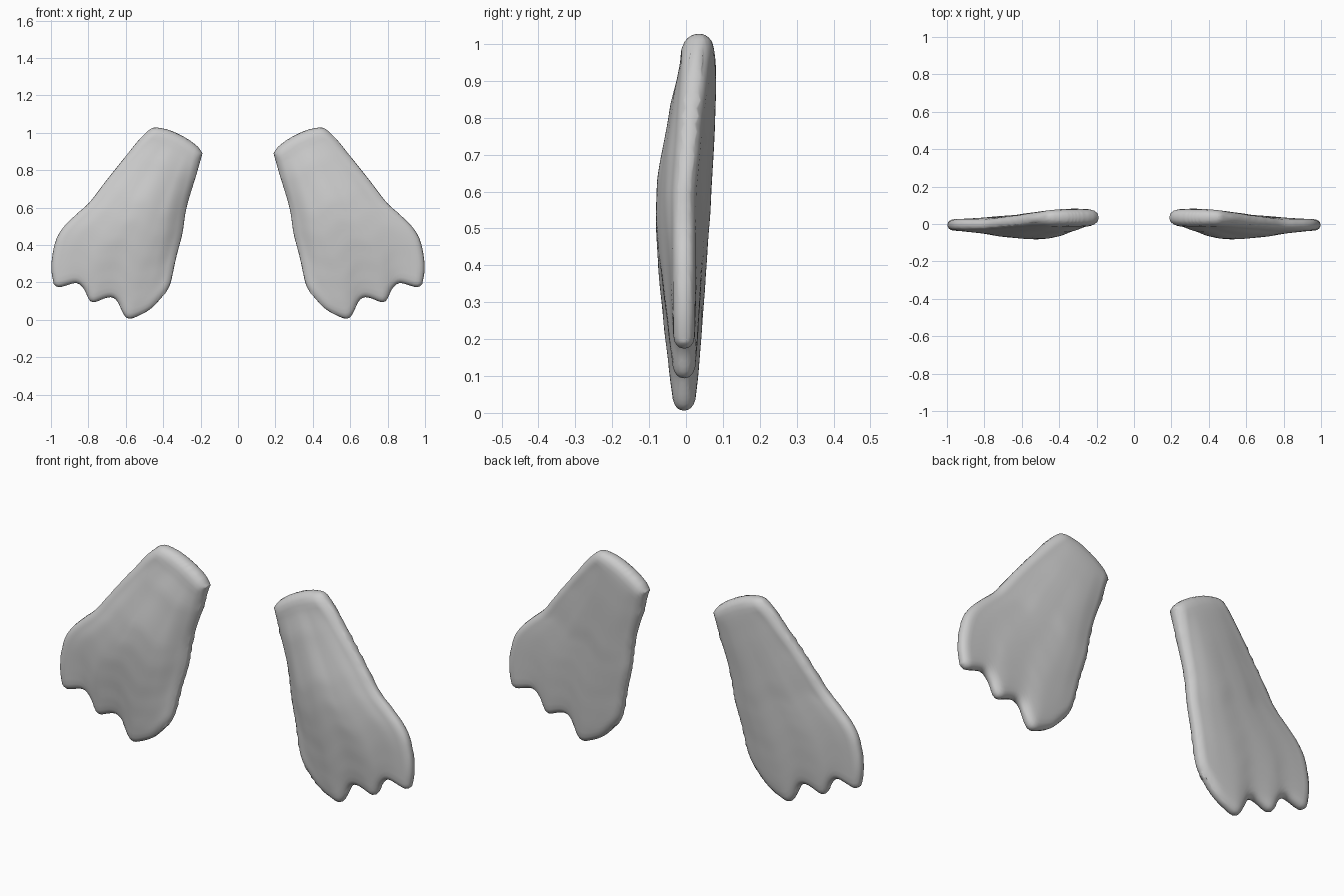
import bpy, bmesh, math
from mathutils import Vector

if "Cube" in bpy.data.objects:
    bpy.data.objects.remove(bpy.data.objects["Cube"])

# Outline of one webbed foot (x, z), split into four edges
INNER = [(.19, .89), (.222, .778), (.275, .60), (.297, .463), (.33, .335),
         (.361, .195), (.388, .142)]
TOES = [(.388, .142), (.463, .062), (.535, .02), (.582, .006), (.61, .027),
        (.645, .098), (.676, .12), (.714, .114), (.767, .094), (.795, .106),
        (.82, .158), (.848, .19), (.88, .195), (.955, .174), (.985, .19)]
OUTER = [(.45, 1.027), (.475, 1.015), (.527, .965), (.596, .88), (.703, .746),
         (.794, .628), (.864, .564), (.933, .495), (.972, .43), (.994, .334),
         (.997, .26), (.985, .19)]
TOP = [(.19, .89), (.217, .927), (.275, .97), (.356, 1.01), (.42, 1.026), (.45, 1.027)]

# Depth along the foot: (v, front y, back y), v = 0 ankle, v = 1 toes
DEPTH = [(0, -.016, .085), (.08, -.018, .082), (.2, -.045, .078), (.43, -.08, .065),
         (.54, -.083, .056), (.66, -.077, .05), (.77, -.065, .043),
         (.88, -.05, .035), (1, -.035, .025)]
# Rim centre and half thickness: (v, inner y, outer y, half thickness)
RIM = [(0, .035, .035, .045), (.15, .032, .024, .036), (.32, .027, .01, .032),
       (.54, .02, -.005, .03), (.8, .005, -.005, .03), (1, -.006, -.005, .029)]


def table(rows, v):
    for a, b in zip(rows, rows[1:]):
        if v <= b[0]:
            t = (v - a[0]) / (b[0] - a[0])
            t = t * t * (3 - 2 * t) * .3 + t * .7
            return [p + (q - p) * t for p, q in zip(a[1:], b[1:])]
    return rows[-1][1:]


def smooth_curve(points, steps=10):
    """Dense curve through the points, with its running length."""
    p = [Vector(q) for q in points]
    p = [2 * p[0] - p[1]] + p + [2 * p[-1] - p[-2]]
    out = []
    for i in range(1, len(p) - 2):
        a, b, c, d = p[i - 1:i + 3]
        for k in range(steps):
            t = k / steps
            out.append(.5 * (2 * b + (c - a) * t + (2 * a - 5 * b + 4 * c - d) * t * t
                             + (3 * b - a - 3 * c + d) * t ** 3))
    out.append(p[-2])
    length = [0]
    for a, b in zip(out, out[1:]):
        length.append(length[-1] + (b - a).length)
    return out, length


def at(curve, t):
    pts, length = curve
    s = t * length[-1]
    for i in range(len(pts) - 1):
        if s <= length[i + 1]:
            return pts[i].lerp(pts[i + 1], (s - length[i]) / (length[i + 1] - length[i]))
    return pts[-1].copy()


def spacing(n, fine):
    """Even steps with extra ones near both ends for the rounded rim."""
    lo = fine[-1]
    return fine + [lo + (1 - 2 * lo) * i / n for i in range(1, n)] + [1 - f for f in reversed(fine)]


inner, toes, outer, top = map(smooth_curve, (INNER, TOES, OUTER, TOP))
outline = inner[0] + toes[0] + outer[0] + top[0]
US = spacing(44, [0, .004, .012, .024, .042])
VS = spacing(36, [0, .003, .009, .018, .032])


def surface_point(u, v):
    """Position in the outline, then front and back depth."""
    l, r, t, b = at(inner, v), at(outer, v), at(top, u), at(toes, u)
    corners = ((1 - u) * (1 - v) * Vector(TOP[0]) + u * (1 - v) * Vector(TOP[-1])
               + (1 - u) * v * Vector(TOES[0]) + u * v * Vector(TOES[-1]))
    p = l * (1 - u) + r * u + t * (1 - v) + b * v - corners
    front, back = table(DEPTH, v)
    rim_in, rim_out, thick = table(RIM, v)
    mid = rim_in + (rim_out - rim_in) * u
    half = (rim_in + rim_out) / 2
    edge = min((p - q).length for q in outline)
    radius = .034 + .014 * max(0, 1 - v * 4)
    d = min(1, edge / radius)
    h = 0 if u in (0, 1) or v in (0, 1) else math.sqrt(max(0, 1 - (1 - d) ** 2))
    swell = math.sin(math.pi * u ** .85) ** 1.2 if 0 < u < 1 else 0
    soft = min(1, edge / .1)
    swell *= soft * (2 - soft)
    y_front = mid - h * thick - swell * max(0, half - thick - front)
    y_back = mid + h * thick + swell * max(0, back - half - thick)
    return p, y_front, y_back


GRID = [[surface_point(u, v) for u in US] for v in VS]


def make_foot(name, side, material):
    bm = bmesh.new()
    front, back = [], []
    for j, row in enumerate(GRID):
        f_row, b_row = [], []
        for i, (p, yf, yb) in enumerate(row):
            f = bm.verts.new((side * p.x, yf, p.y))
            on_rim = i in (0, len(US) - 1) or j in (0, len(VS) - 1)
            f_row.append(f)
            b_row.append(f if on_rim else bm.verts.new((side * p.x, yb, p.y)))
        front.append(f_row)
        back.append(b_row)
    for j in range(len(VS) - 1):
        for i in range(len(US) - 1):
            for g, flip in ((front, False), (back, True)):
                q = [g[j][i], g[j + 1][i], g[j + 1][i + 1], g[j][i + 1]]
                # corner cells share all rim vertices only on three sides
                bm.faces.new(q[::-1] if flip else q)
    bmesh.ops.recalc_face_normals(bm, faces=bm.faces)
    for f in bm.faces:
        f.smooth = True
    mesh = bpy.data.meshes.new(name)
    bm.to_mesh(mesh)
    bm.free()
    mesh.materials.append(material)
    bpy.context.collection.objects.link(bpy.data.objects.new(name, mesh))


grey = bpy.data.materials.new("light_grey")
grey.diffuse_color = (.6, .6, .6, 1)
grey.use_nodes = True
grey.node_tree.nodes["Principled BSDF"].inputs["Base Color"].default_value = grey.diffuse_color
make_foot("right_webbed_foot", 1, grey)
make_foot("left_webbed_foot", -1, grey)
